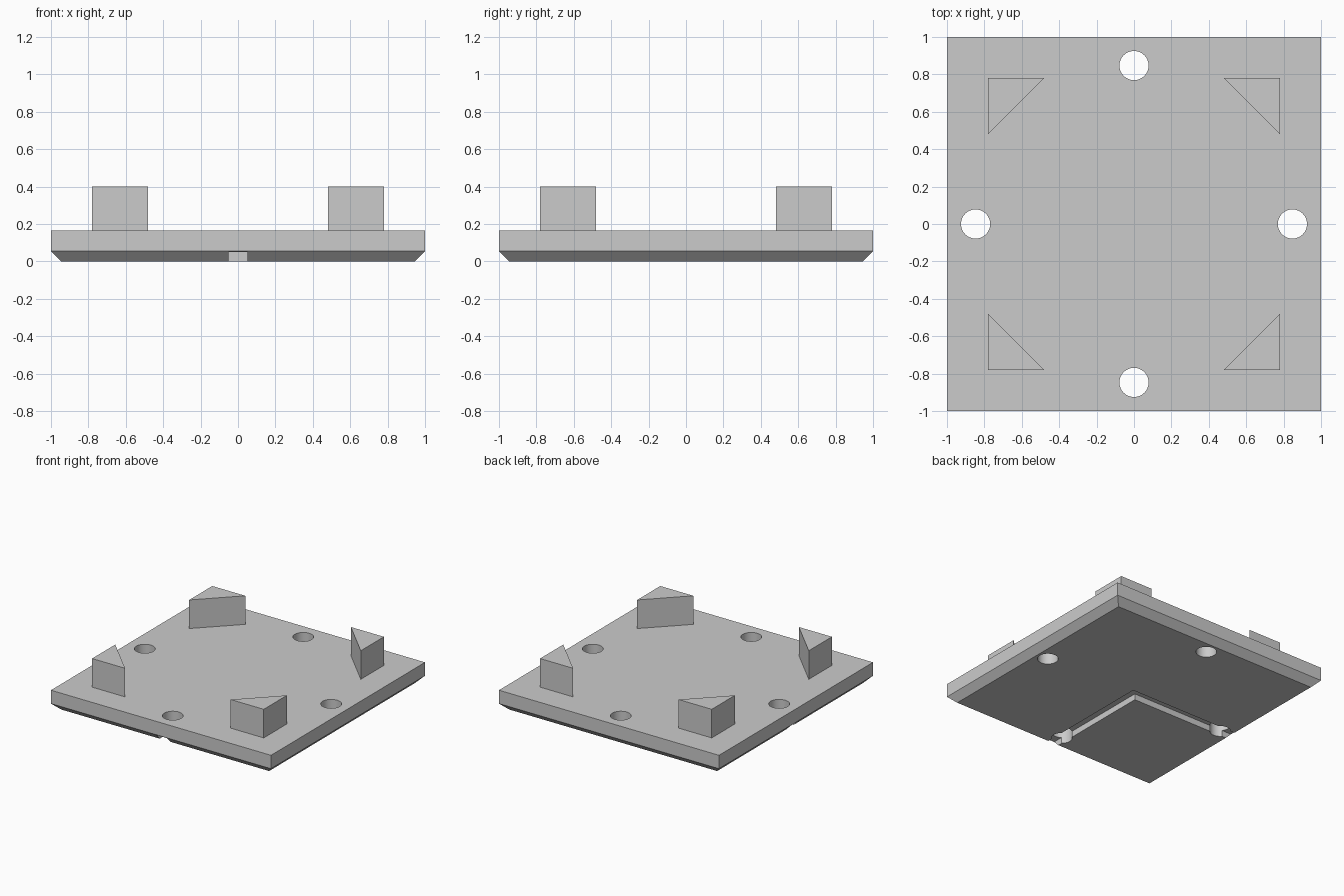
import bpy
import bmesh
from mathutils import Matrix, Vector

HALF = 1.0
TOP = 0.165          # top of the plate
CHAMFER = 0.055      # chamfer around the underside
PEG_TOP = 0.40
PEG_CORNER, PEG_LEG = 0.78, 0.30
HOLE_RADIUS, HOLE_OFFSET = 0.078, 0.847
GROOVE = 0.05        # groove half width and depth

cube = bpy.data.objects.get("Cube")
if cube:
    bpy.data.objects.remove(cube, do_unlink=True)

grey = bpy.data.materials.new("light grey")
grey.use_nodes = True
grey.diffuse_color = (0.6, 0.6, 0.6, 1)
grey.node_tree.nodes["Principled BSDF"].inputs["Base Color"].default_value = grey.diffuse_color


def make_object(name, bm):
    bmesh.ops.recalc_face_normals(bm, faces=bm.faces)
    mesh = bpy.data.meshes.new(name)
    bm.to_mesh(mesh)
    bm.free()
    mesh.materials.append(grey)
    obj = bpy.data.objects.new(name, mesh)
    bpy.context.collection.objects.link(obj)
    return obj


def prism(name, outline, bottom, top):
    bm = bmesh.new()
    base = bm.faces.new([bm.verts.new((x, y, bottom)) for x, y in outline])
    side = bmesh.ops.extrude_face_region(bm, geom=[base])["geom"]
    verts = [v for v in side if isinstance(v, bmesh.types.BMVert)]
    bmesh.ops.translate(bm, verts=verts, vec=(0, 0, top - bottom))
    return make_object(name, bm)


def cut(target, cutter):
    cutter.hide_render = True
    mod = target.modifiers.new(cutter.name, 'BOOLEAN')
    mod.operation, mod.solver, mod.object = 'DIFFERENCE', 'EXACT', cutter
    bpy.context.view_layer.objects.active = target
    bpy.ops.object.modifier_apply(modifier=mod.name)
    bpy.data.objects.remove(cutter, do_unlink=True)


# Square plate with a chamfered underside
bm = bmesh.new()
bmesh.ops.create_cube(bm, size=1, matrix=Matrix.Translation((0, 0, TOP / 2))
                      @ Matrix.Diagonal((2 * HALF, 2 * HALF, TOP, 1)))
rim = [e for e in bm.edges if all(v.co.z < TOP / 2 for v in e.verts)]
bmesh.ops.bevel(bm, geom=rim, offset=CHAMFER, segments=1, affect='EDGES')
plate = make_object("base_plate", bm)

# L-shaped groove under the plate, open at the front and right edges
g, out = GROOVE, HALF + 0.2
cut(plate, prism("groove_cutter", [(g, g), (-out, g), (-out, -g), (-g, -g),
                                   (-g, -out), (g, -out)], -0.1, GROOVE))

# Round through-holes, one near the middle of each side
for x, y in ((1, 0), (-1, 0), (0, 1), (0, -1)):
    bm = bmesh.new()
    bmesh.ops.create_cone(bm, cap_ends=True, segments=64, radius1=HOLE_RADIUS,
                          radius2=HOLE_RADIUS, depth=1,
                          matrix=Matrix.Translation(Vector((x, y, 0)) * HOLE_OFFSET))
    cut(plate, make_object("hole_cutter", bm))

bpy.ops.object.select_all(action='DESELECT')
plate.select_set(True)
bpy.context.view_layer.objects.active = plate
bpy.ops.object.shade_smooth_by_angle()

# Triangular corner pegs, right angle facing outwards
a, b = PEG_CORNER, PEG_CORNER - PEG_LEG
for sx, side in ((1, "left"), (-1, "right")):
    for sy, end in ((-1, "front"), (1, "back")):
        prism(f"{end}_{side}_peg", [(sx * a, sy * a), (sx * b, sy * a), (sx * a, sy * b)],
              TOP, PEG_TOP)
